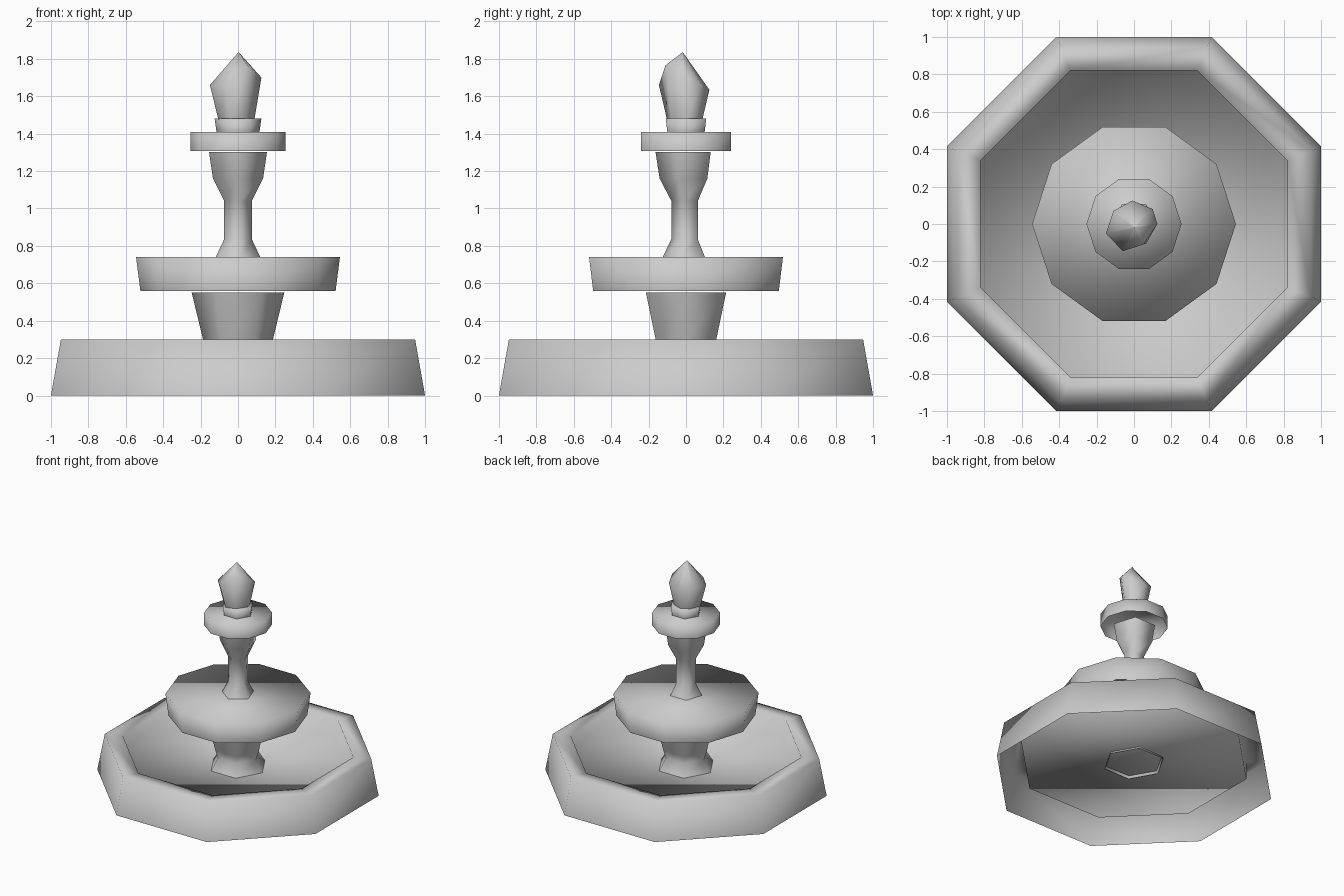
import bpy
from math import cos, sin, pi, radians

if "Cube" in bpy.data.objects:
    bpy.data.objects.remove(bpy.data.objects["Cube"])


def skin(name, rings, cap=True):
    """Bridge equal-sized rings (counter-clockwise, outside bottom first); optional cap on the last."""
    n = len(rings[0])
    verts = [p for ring in rings for p in ring]
    faces = []
    for k in range(len(rings) - 1):
        a, b = k * n, (k + 1) * n
        for i in range(n):
            j = (i + 1) % n
            faces.append((a + i, a + j, b + j, b + i))
    if cap:
        faces.append(tuple(range((len(rings) - 1) * n, len(rings) * n)))
    mesh = bpy.data.meshes.new(name)
    mesh.from_pydata(verts, [], faces)
    mesh.polygons.foreach_set("use_smooth", [True] * len(mesh.polygons))
    mesh.update()
    obj = bpy.data.objects.new(name, mesh)
    bpy.context.collection.objects.link(obj)
    return obj


def ring(n, r, z, turn=0.0):
    t = radians(turn)
    return [(r * cos(t + 2 * pi * i / n), r * sin(t + 2 * pi * i / n), z) for i in range(n)]


def turned(name, n, profile, turn=0.0, cap=True):
    return skin(name, [ring(n, r, z, turn) for r, z in profile], cap)


# Octagonal pool, open underneath: outer wall, rim, inner wall, floor
k = 1 / cos(pi / 8)
turned("basin", 8, [(1.0 * k, 0), (0.947 * k, 0.3), (0.82 * k, 0.3), (0.82 * k, 0.14)], 22.5)

# Six-sided pedestal
turned("pedestal", 6, [(0.235, 0.12), (0.165, 0.235), (0.187, 0.3), (0.248, 0.552)], cap=False)

# Ten-sided tiers with closed tops
turned("lower_tier", 10, [(0.522, 0.56), (0.545, 0.74)])
turned("upper_tier", 10, [(0.254, 1.306), (0.254, 1.41)])

# Five-sided baluster stem, one corner to the front
turned("stem", 5, [(0.13, 0.73), (0.078, 0.835), (0.078, 1.04), (0.141, 1.16), (0.163, 1.302)],
       -90, cap=False)

# Six-sided collar
turned("collar", 6, [(0.115, 1.41), (0.125, 1.48)])

# Irregular gem-like finial: rough shoulder ring, then a point
shoulder = [(0.125, 0.0, 1.70), (0.10, 0.08, 1.66), (-0.01, 0.125, 1.635), (-0.11, 0.07, 1.67),
            (-0.15, -0.05, 1.66), (-0.06, -0.145, 1.66), (0.05, -0.11, 1.765)]
base = [(x * 0.7, y * 0.7, 1.475) for x, y, z in shoulder]
tip = [(0.003 + 0.001 * cos(2 * pi * i / 7), -0.018 + 0.001 * sin(2 * pi * i / 7), 1.835)
       for i in range(7)]
skin("finial", [base, shoulder, tip])
